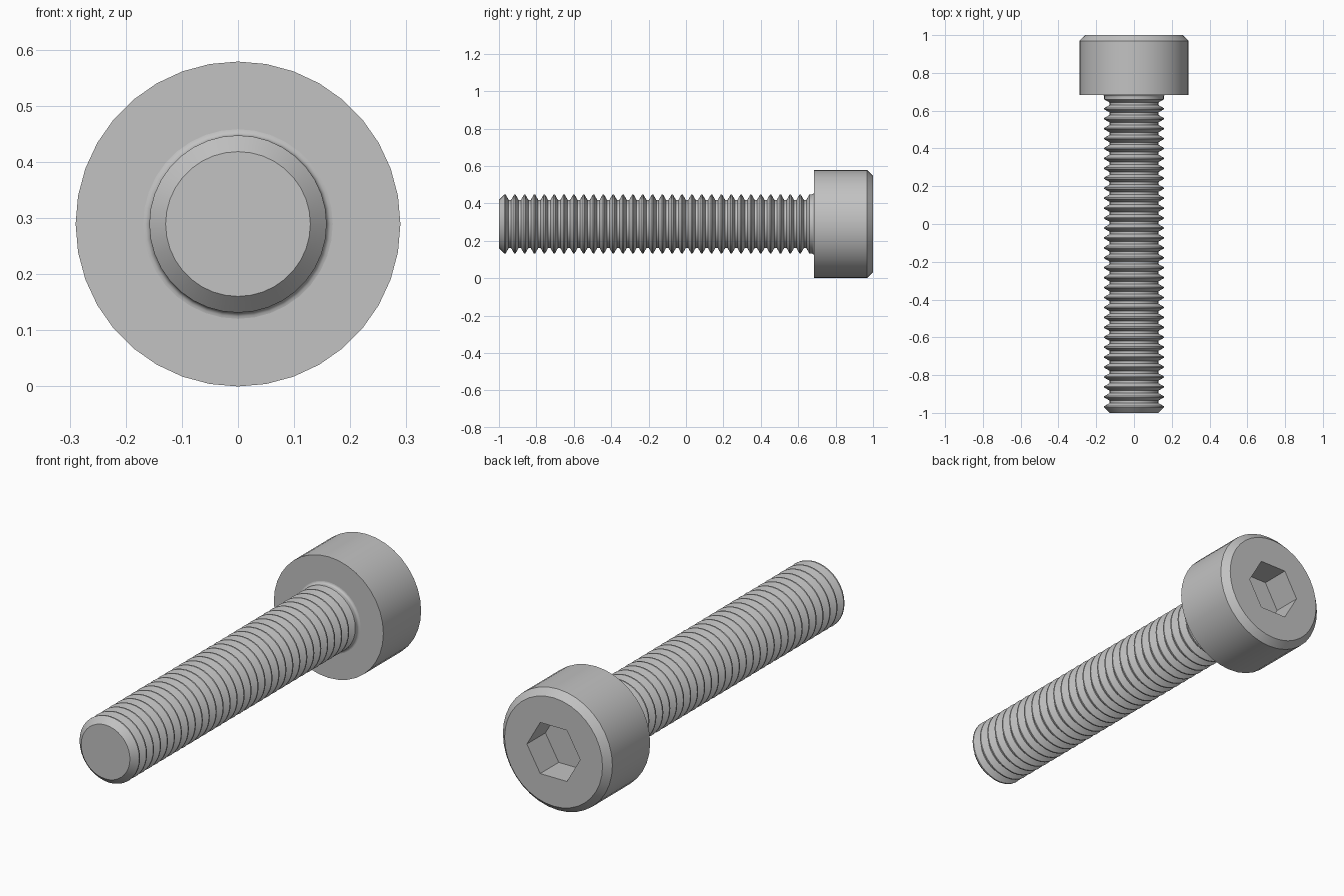
import bpy
import bmesh
import math

cube = bpy.data.objects.get("Cube")
if cube:
    bpy.data.objects.remove(cube, do_unlink=True)

SEGMENTS = 36
HEAD_R = 0.2895      # head radius, also the height of the axis
SHAFT_R = 0.158      # thread crest radius
ROOT_R = 0.129       # thread root radius
PITCH = 0.0526
HEAD_Y = 0.684       # underside of the head
SOCKET_R = 0.141     # hexagon corner radius
SOCKET_Y = 0.86      # socket floor

steel = bpy.data.materials.new("grey_steel")
steel.use_nodes = True
colour = (0.54, 0.54, 0.54, 1)
steel.diffuse_color = colour
steel.node_tree.nodes["Principled BSDF"].inputs["Base Color"].default_value = colour


def circle(radius, angle):
    return radius


def hexagon(radius, angle):
    """Distance to the edge of a hexagon with corners at left and right."""
    sector = math.pi / 3
    return radius * math.cos(sector / 2) / math.cos(angle % sector - sector / 2)


def lathe(name, profile):
    """Sweep (radius, y, shape) rings around the long axis and cap both ends."""
    bm = bmesh.new()
    rings = []
    for radius, y, shape in profile:
        ring = []
        for i in range(SEGMENTS):
            a = math.tau * i / SEGMENTS
            # nudge keeps corner angles stable under the modulo
            r = shape(radius, a + 1e-7)
            ring.append(bm.verts.new((r * math.cos(a), y, HEAD_R + r * math.sin(a))))
        rings.append(ring)
    for a, b in zip(rings, rings[1:]):
        for i in range(SEGMENTS):
            j = (i + 1) % SEGMENTS
            bm.faces.new((a[i], a[j], b[j], b[i]))
    bm.faces.new(rings[0])
    bm.faces.new(rings[-1])
    bmesh.ops.recalc_face_normals(bm, faces=bm.faces)
    mesh = bpy.data.meshes.new(name)
    bm.to_mesh(mesh)
    bm.free()
    mesh.materials.append(steel)
    obj = bpy.data.objects.new(name, mesh)
    bpy.context.collection.objects.link(obj)
    bpy.ops.object.select_all(action="DESELECT")
    obj.select_set(True)
    bpy.context.view_layer.objects.active = obj
    bpy.ops.object.shade_smooth_by_angle(angle=math.radians(30))
    return obj


# Threaded shaft: chamfered tip, repeated thread grooves, plain neck, fillet
crest, flank, root = PITCH / 8, PITCH * 5 / 16, PITCH / 4
shaft = [(ROOT_R, -1, circle)]
y = -0.971
for _ in range(31):
    shaft.append((SHAFT_R, y, circle))
    shaft.append((SHAFT_R, y + crest, circle))
    shaft.append((ROOT_R, y + crest + flank, circle))
    shaft.append((ROOT_R, y + crest + flank + root, circle))
    y += PITCH
shaft.append((SHAFT_R, y, circle))
FILLET = 0.011
for k in range(5):
    a = math.pi / 2 * k / 4
    shaft.append((SHAFT_R + FILLET * (1 - math.cos(a)),
                  HEAD_Y - FILLET * (1 - math.sin(a)), circle))
lathe("threaded_shaft", shaft)

# Cylinder head with a chamfered rim and a hexagonal socket
lathe("socket_head", [
    (SHAFT_R, HEAD_Y, circle),
    (HEAD_R, HEAD_Y, circle),
    (HEAD_R, 0.969, circle),
    (0.259, 1, circle),
    (SOCKET_R, 1, hexagon),
    (SOCKET_R, SOCKET_Y, hexagon),
])
